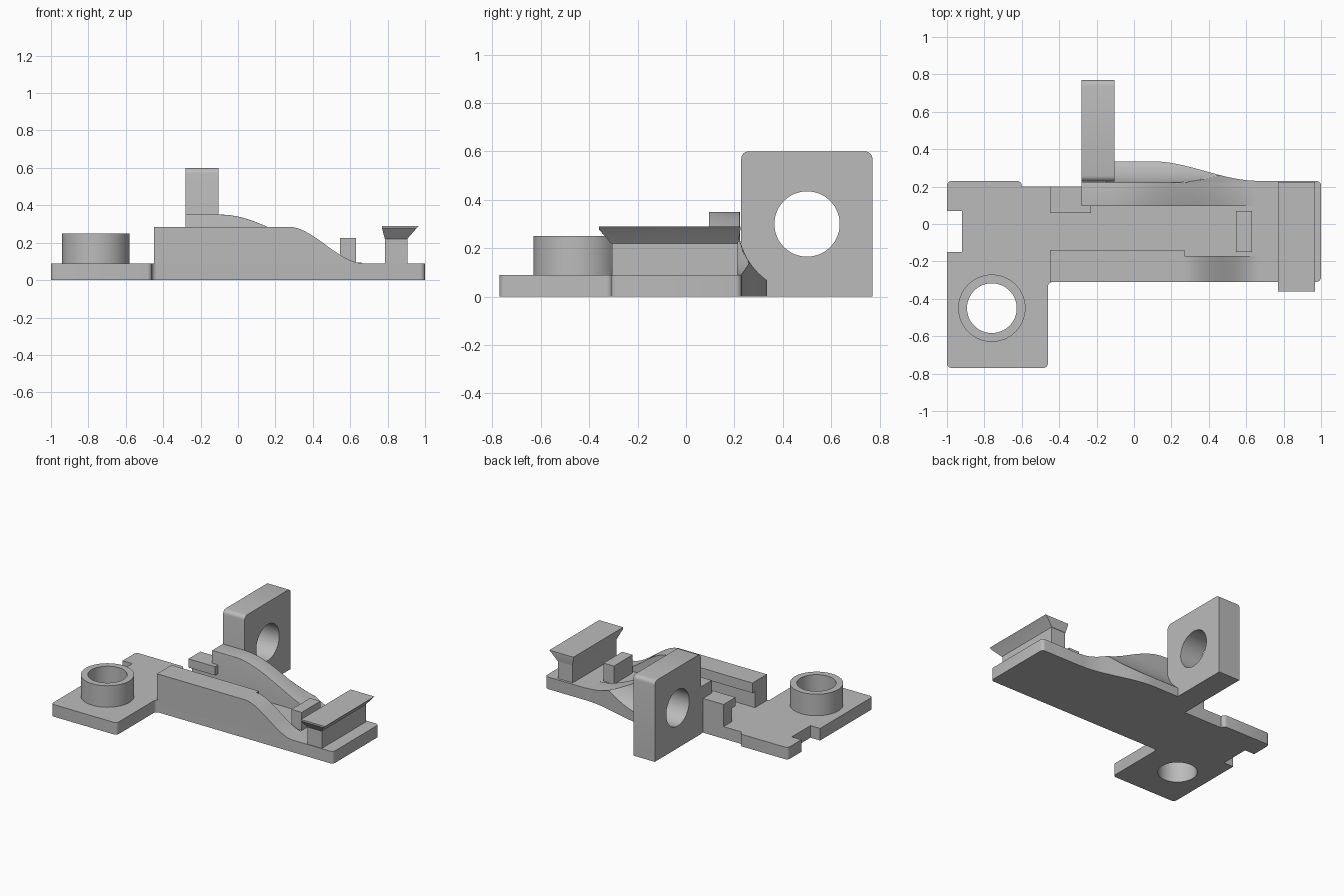
import bpy, bmesh, math
from mathutils import Vector

if "Cube" in bpy.data.objects:
    bpy.data.objects.remove(bpy.data.objects["Cube"], do_unlink=True)

grey = bpy.data.materials.new("plain grey")
grey.use_nodes = True
COLOUR = (0.5, 0.5, 0.5, 1)
grey.diffuse_color = COLOUR
grey.node_tree.nodes["Principled BSDF"].inputs["Base Color"].default_value = COLOUR


def finish(name, bm):
    """Turn a bmesh into a named, smooth-by-angle object."""
    bmesh.ops.recalc_face_normals(bm, faces=bm.faces)
    mesh = bpy.data.meshes.new(name)
    bm.to_mesh(mesh)
    bm.free()
    mesh.materials.append(grey)
    ob = bpy.data.objects.new(name, mesh)
    bpy.context.collection.objects.link(ob)
    shade(ob)
    return ob


def shade(ob):
    bpy.ops.object.select_all(action='DESELECT')
    ob.select_set(True)
    bpy.context.view_layer.objects.active = ob
    bpy.ops.object.shade_smooth_by_angle(angle=math.radians(30))


def prism(name, outline, axis, low, high, radius=0, rounded=None):
    """Extrude a 2D outline along an axis and round the edges chosen by a rule."""
    place = {'x': lambda a, b, d: (d, a, b),
             'y': lambda a, b, d: (a, d, b),
             'z': lambda a, b, d: (a, b, d)}[axis]
    bm = bmesh.new()
    face = bm.faces.new([bm.verts.new(place(a, b, low)) for a, b in outline])
    ext = bmesh.ops.extrude_face_region(bm, geom=[face])
    moved = [v for v in ext["geom"] if isinstance(v, bmesh.types.BMVert)]
    bmesh.ops.translate(bm, verts=moved, vec=Vector(place(0, 0, high - low)))
    bmesh.ops.recalc_face_normals(bm, faces=bm.faces)
    if radius:
        edges = [e for e in bm.edges
                 if e.calc_face_angle(0) > 0.5 and rounded(e.verts[0].co, e.verts[1].co)]
        bmesh.ops.bevel(bm, geom=edges, offset=radius, segments=4, profile=0.5,
                        affect='EDGES', clamp_overlap=True)
    return finish(name, bm)


def box(name, x, y, z, radius=0, rounded=None):
    return prism(name, [(x[0], y[0]), (x[1], y[0]), (x[1], y[1]), (x[0], y[1])],
                 'z', z[0], z[1], radius, rounded)


def circle(a, b, r, n=64):
    return [(a + r * math.cos(math.tau * i / n), b + r * math.sin(math.tau * i / n))
            for i in range(n)]


def bore(ob, centre, r, axis):
    """Cut a round through hole."""
    cutter = prism("cutter", circle(*centre, r), axis, -1, 1)
    mod = ob.modifiers.new("hole", 'BOOLEAN')
    mod.operation, mod.solver, mod.object = 'DIFFERENCE', 'EXACT', cutter
    bpy.context.view_layer.objects.active = ob
    bpy.ops.object.modifier_apply(modifier=mod.name)
    bpy.data.objects.remove(cutter, do_unlink=True)
    shade(ob)


def ease(x, x0, x1, v0, v1):
    """S-shaped blend from v0 to v1."""
    t = min(1, max(0, (x - x0) / (x1 - x0)))
    return v0 + (v1 - v0) * t * t * (3 - 2 * t)


def steps(a, b, n=32):
    return [a + (b - a) * i / n for i in range(n + 1)]


def upright(p, q):
    return abs(p.z - q.z) > 0.05


BASE = 0.09
WALL = 0.285

# Base plate with side wing and end notch
base = prism("base_plate",
             [(-1, -.77), (-.46, -.77), (-.46, -.31), (1, -.31), (1, .23), (-.28, .23),
              (-.28, .2), (-.6, .2), (-.6, .23), (-1, .23), (-1, .07), (-.92, .07),
              (-.92, -.15), (-1, -.15)],
             'z', 0, BASE, 0.025,
             lambda p, q: upright(p, q) and (abs(p.y) > .22 and abs(p.x) > .4 and p.x != -.6))
HOLE = (-.76, -.45)
bore(base, HOLE, .133, 'z')

# Round boss on the wing
boss = prism("boss", circle(*HOLE, .18), 'z', .05, .25)
bore(boss, HOLE, .133, 'z')

# Front wall with falling end and inner lip
curve = [(x, ease(x, .27, .67, WALL, BASE)) for x in steps(.27, .67)]
prism("front_wall", [(-.45, .02), (-.45, WALL)] + curve + [(.67, .02)], 'y', -.31, -.17)
box("front_wall_lip", (-.45, .27), (-.18, -.14), (.21, WALL))

# Short hooked stop opposite the front wall
box("rear_stop", (-.45, -.23), (.1, .2), (.02, .255))
box("rear_stop_lip", (-.45, -.23), (.06, .11), (.19, .255))


# Curved rear rail
def rail_height(x):
    return ease(x, -.09, .66, .35, BASE + .003)


curve = [(x, rail_height(x)) for x in steps(-.09, .66)]
prism("rear_rail", [(-.28, .02), (-.28, .35)] + curve + [(.66, .02)], 'y', .095, .222, .018,
      lambda p, q: p.z > .06 and q.z > .06 and (p.x < .62 or q.x < .62))

# Hollow-sided flare behind the rail, following its height
EYE, SWEEP = (.5, .3), .285
bm = bmesh.new()
rows = []
for x in steps(-.15, .66, 48):
    edge = ease(x, .1, .66, .335, .231)
    row = [bm.verts.new((x, .215, 0))]
    for y in steps(.2151, edge, 24):
        arc = EYE[1] - math.sqrt(max(0, SWEEP ** 2 - (EYE[0] - y) ** 2))
        row.append(bm.verts.new((x, y, min(rail_height(x), arc))))
    row.append(bm.verts.new((x, edge, 0)))
    rows.append(row)
for a, b in zip(rows, rows[1:]):
    for i in range(len(a)):
        j = (i + 1) % len(a)
        bm.faces.new((a[i], a[j], b[j], b[i]))
bm.faces.new(rows[0])
bm.faces.new(rows[-1])
finish("rear_flare", bm)

# Square eye block with round hole
eye = box("eye_block", (-.282, -.105), (.228, .77), (0, .6), .03,
          lambda p, q: p.z > .5 and q.z > .5 and abs(p.x - q.x) > .1)
bore(eye, EYE, .135, 'x')

# Small tab between the rails
box("small_tab", (.545, .63), (-.15, .07), (.05, .225))

# End stand with flared cap
box("end_stand", (.785, .905), (-.305, .212), (.05, .24))
bm = bmesh.new()
loops = []
for z, x0, x1, y0, y1 in ((.22, .785, .905, -.31, .215), (.278, .77, .955, -.36, .225),
                          (.29, .77, .968, -.36, .225)):
    loops.append([bm.verts.new((x, y, z)) for x, y in
                  ((x0, y0), (x1, y0), (x1, y1), (x0, y1))])
for a, b in zip(loops, loops[1:]):
    for i in range(4):
        j = (i + 1) % 4
        bm.faces.new((a[i], a[j], b[j], b[i]))
bm.faces.new(loops[0])
bm.faces.new(loops[-1])
finish("end_cap", bm)
